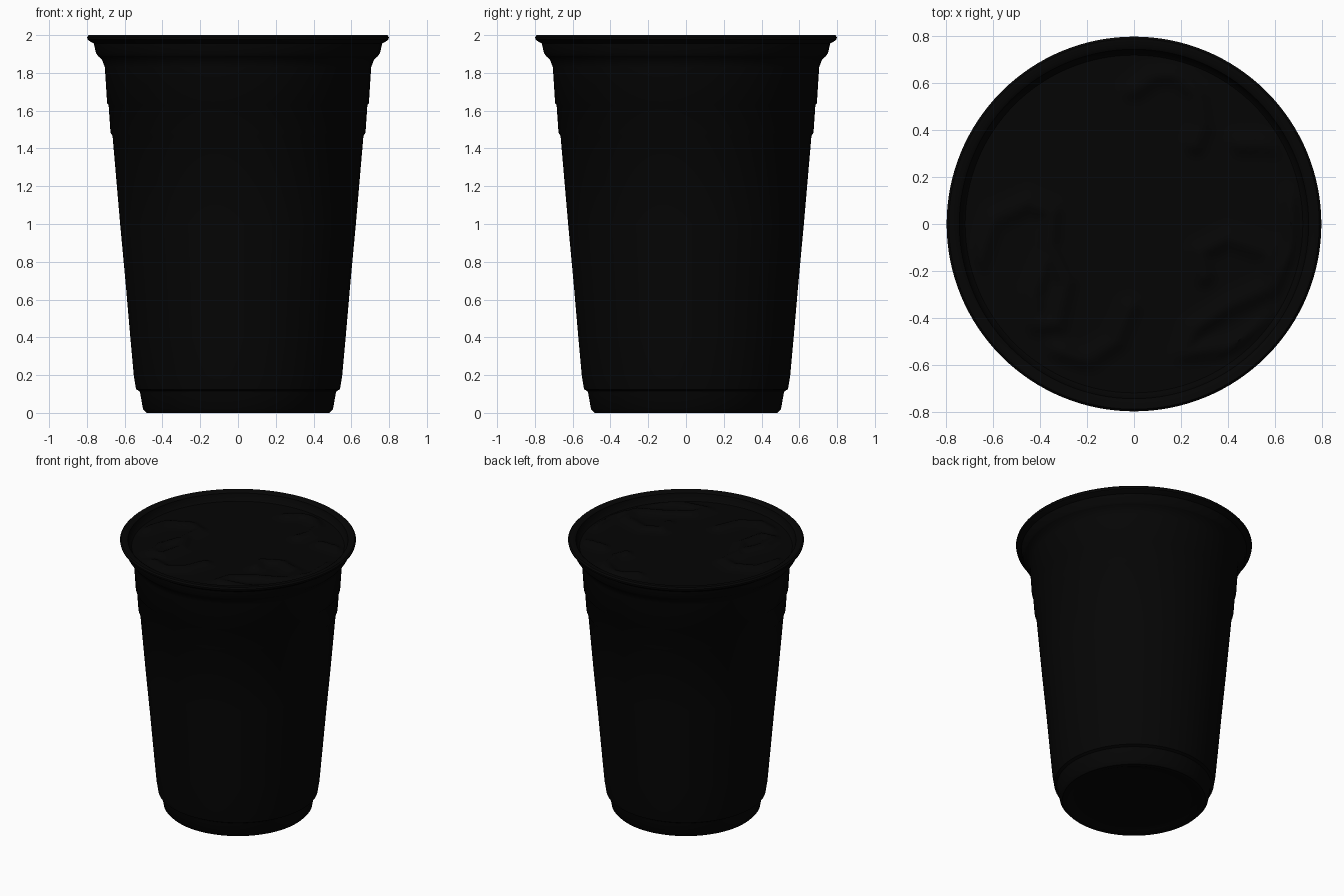
import bpy, bmesh, math
from mathutils import Vector
from mathutils.geometry import intersect_point_line

old = bpy.data.objects.get("Cube")
if old:
    bpy.data.objects.remove(old, do_unlink=True)

SIDES = 128


def material(name, colour):
    mat = bpy.data.materials.new(name)
    mat.use_nodes = True
    mat.diffuse_color = colour
    bsdf = mat.node_tree.nodes["Principled BSDF"]
    bsdf.inputs["Base Color"].default_value = colour
    return mat


black = material("black plastic", (0.0015, 0.0015, 0.0015, 1))


def lathe(name, profile, height=None):
    """Spin (radius, z) points round the z axis; zero radius makes a pole."""
    bm = bmesh.new()
    rings = []
    for r, z in profile:
        count = SIDES if r > 0 else 1
        ring = []
        for i in range(count):
            a = math.tau * i / SIDES
            x, y = r * math.cos(a), r * math.sin(a)
            ring.append(bm.verts.new((x, y, z + (height(x, y) if height else 0))))
        rings.append(ring)
    for low, high in zip(rings, rings[1:]):
        for i in range(SIDES):
            j = (i + 1) % SIDES
            corners = [low[i % len(low)], low[j % len(low)],
                       high[j % len(high)], high[i % len(high)]]
            bm.faces.new(list(dict.fromkeys(corners)))
    bmesh.ops.recalc_face_normals(bm, faces=bm.faces)
    mesh = bpy.data.meshes.new(name)
    bm.to_mesh(mesh)
    bm.free()
    mesh.materials.append(black)
    obj = bpy.data.objects.new(name, mesh)
    bpy.context.collection.objects.link(obj)
    bpy.ops.object.select_all(action="DESELECT")
    obj.select_set(True)
    bpy.context.view_layer.objects.active = obj
    bpy.ops.object.shade_smooth_by_angle(angle=math.radians(40))
    return obj


# Tapered cup with a stepped foot, a shallow base recess and stacking bands
lathe("cup_body", [
    (0, 0.022), (0.38, 0.02), (0.43, 0.01), (0.455, 0), (0.485, 0), (0.503, 0.02),
    (0.517, 0.1), (0.522, 0.115), (0.54, 0.125), (0.552, 0.2), (0.57, 0.4),
    (0.596, 0.7), (0.624, 1.0), (0.664, 1.465), (0.675, 1.485), (0.685, 1.63),
    (0.693, 1.64), (0.705, 1.83), (0.72, 1.87), (0.742, 1.89)])

# Lid rim: skirt, overhanging lip and the wall down to the sunken film
lathe("lid_rim", [
    (0.742, 1.89), (0.752, 1.905), (0.763, 1.955), (0.785, 1.968),
    (0.796, 1.976), (0.799, 1.99), (0.79, 2.0), (0.76, 2.0),
    (0.745, 1.99), (0.735, 1.955), (0.72, 1.94)])

# Creases pressed into the sealing film, as paths across the top
FOLDS = [
    [(0, .57), (.08, .63), (.18, .64), (.27, .55), (.29, .42), (.26, .34)],
    [(-.66, -.15), (-.6, .02), (-.45, .09), (-.35, .05), (-.36, -.1),
     (-.29, -.25), (-.33, -.42), (-.42, -.43), (-.43, -.3), (-.37, -.15)],
    [(-.02, -.36), (-.08, -.5), (-.2, -.58), (-.32, -.54)],
    [(.3, -.22), (.28, -.12), (.4, -.06), (.58, -.12), (.6, -.26), (.4, -.35),
     (.25, -.45), (.22, -.55), (.42, -.52), (.58, -.42)],
    [(.68, .1), (.68, -.1), (.62, -.2)],
    [(.45, .34), (.6, .34)],
]
segments = [(Vector(a), Vector(b)) for f in FOLDS for a, b in zip(f, f[1:])]


def fold_height(x, y):
    p = Vector((x, y))
    nearest = 1.0
    for a, b in segments:
        hit, t = intersect_point_line(p, a, b)
        t = min(max(t, 0), 1)
        nearest = min(nearest, (p - a.lerp(b, t)).length)
    fade = min(1, max(0, (0.72 - p.length) / 0.05))
    return 0.025 * fade * math.exp(-(nearest / 0.04) ** 2)


# Sealing film stretched over the mouth
steps = 56
lathe("sealing_film", [(0.72 * (1 - i / steps), 1.94) for i in range(steps + 1)],
      fold_height)
